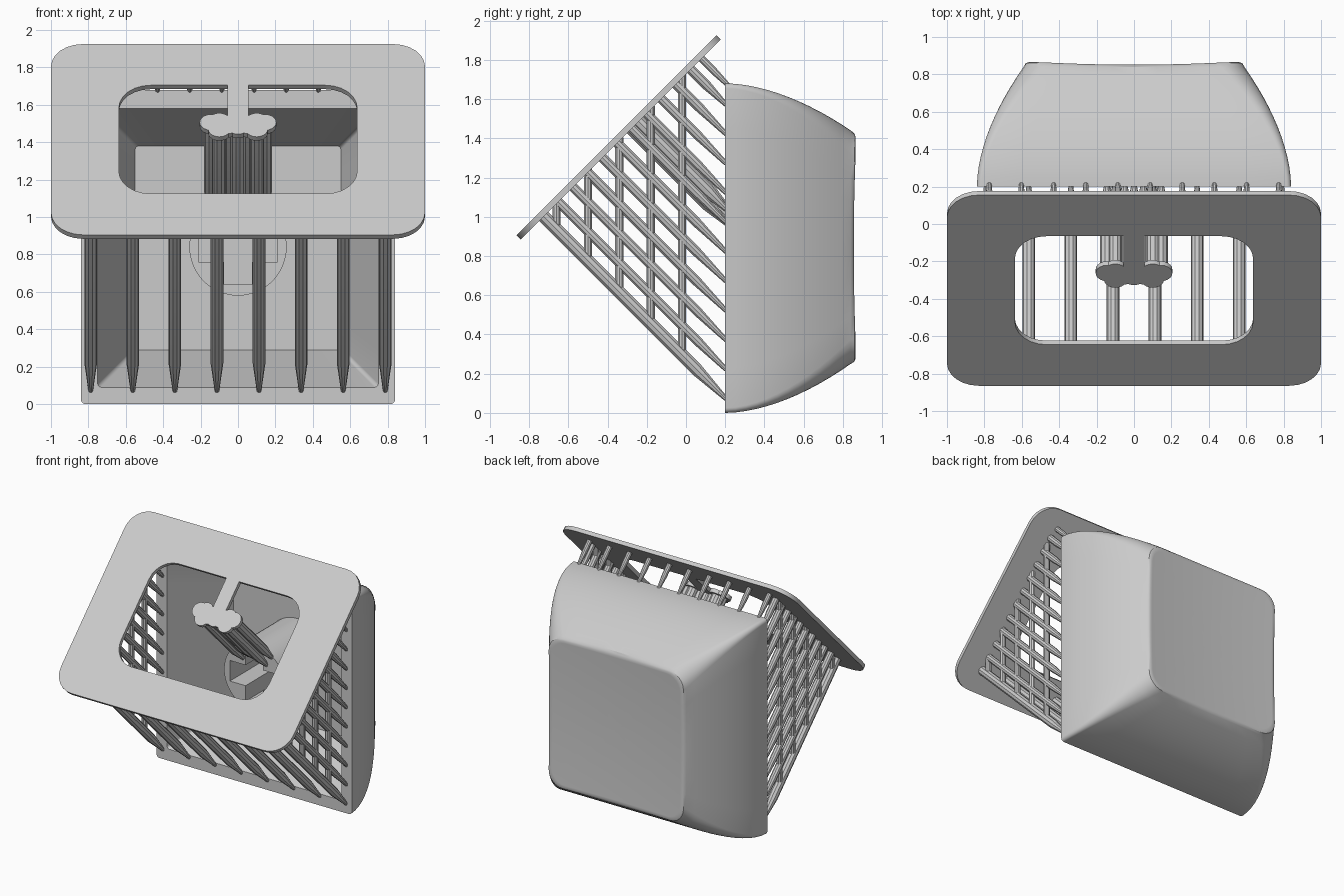
import bpy, bmesh, math
from mathutils import Vector

if "Cube" in bpy.data.objects:
    bpy.data.objects.remove(bpy.data.objects["Cube"])

grey = bpy.data.materials.new("light grey")
grey.use_nodes = True
grey.diffuse_color = (0.6, 0.6, 0.6, 1)
grey.node_tree.nodes["Principled BSDF"].inputs["Base Color"].default_value = (0.6, 0.6, 0.6, 1)

S = math.sqrt(0.5)
U = Vector((0, S, S))            # up along the tilted plate
N = Vector((0, S, -S))           # from the plate towards the shell
CENTRE = Vector((0, -0.355, 1.415))
THICK = 0.03
RIM_Y = 0.2
MID_Z = 0.84


def tilted(x, u, n):
    return CENTRE + Vector((x, 0, 0)) + U * u + N * n


def rounded(hx, hy, r, corner=6, edge=8):
    """Rounded rectangle, with extra points along the straight edges."""
    pts = []
    for k, (sx, sy) in enumerate(((1, 1), (-1, 1), (-1, -1), (1, -1))):
        for i in range(corner + 1):
            a = math.pi / 2 * (k + i / corner)
            pts.append(Vector((sx * (hx - r) + r * math.cos(a), sy * (hy - r) + r * math.sin(a))))
    out = []
    for i, p in enumerate(pts):
        out.append(p)
        if i % (corner + 1) == corner:
            q = pts[(i + 1) % len(pts)]
            out += [p.lerp(q, j / edge) for j in range(1, edge)]
    return out


def loft(bm, rings, caps=True, closed=False):
    vs = [[bm.verts.new(p) for p in ring] for ring in rings]
    pairs = list(zip(vs, vs[1:])) + ([(vs[-1], vs[0])] if closed else [])
    for a, b in pairs:
        for i in range(len(a)):
            j = (i + 1) % len(a)
            bm.faces.new((a[i], a[j], b[j], b[i]))
    if caps and not closed:
        bm.faces.new(vs[0])
        bm.faces.new(vs[-1])


def finish(bm, name):
    bmesh.ops.recalc_face_normals(bm, faces=bm.faces)
    me = bpy.data.meshes.new(name)
    bm.to_mesh(me)
    bm.free()
    me.materials.append(grey)
    ob = bpy.data.objects.new(name, me)
    bpy.context.collection.objects.link(ob)
    return ob


def rod(bm, start, end, radii, tip=0.0, sides=10):
    """Round bar, with an optional taper of length tip at its end."""
    d = (end - start).normalized()
    side = Vector((1, 0, 0))
    other = d.cross(side)
    stops = [(start, radii[0]), (end - d * tip, radii[0]), (end, radii[1])] if tip else \
            [(start, radii[0]), (end, radii[1])]
    loft(bm, [[c + (side * math.cos(a) + other * math.sin(a)) * r
               for a in (2 * math.pi * i / sides for i in range(sides))] for c, r in stops])


def strut(bm, x, y, z, r):
    """Tapered support from the back of the plate to a point on the shell."""
    end = Vector((x, y, z))
    length = (1.76 + y - z) * S
    rod(bm, end - N * length, end, (r, 0.012), min(0.21, length / 2))


# Hollow shell: inner cavity, rim, curved outside, dished back
bm = bmesh.new()


def shell_ring(hx, lo, hi, r, y):
    return [Vector((p.x, y, (lo + hi) / 2 + p.y)) for p in rounded(hx, (hi - lo) / 2, r)]


rings = [shell_ring(0.55, 0.29, 1.38, 0.02, 0.73), shell_ring(0.75, 0.09, 1.58, 0.02, RIM_Y)]
for i in range(13):
    t = i / 12
    f = t ** 1.8
    rings.append(shell_ring(0.84 - 0.25 * f, 0.25 * f, 1.68 - 0.24 * f, 0.025 + 0.1 * f,
                            RIM_Y + 0.64 * t))
edge = shell_ring(0.58, 0.26, 1.425, 0.12, 0)
for k in (1, 0.98, 0.95, 0.8, 0.6, 0.4, 0.2, 0.03):
    ring = []
    for p in edge:
        x, z = p.x * k, (p.z - MID_Z) * k
        y = 0.838 + 0.018 * (x / 0.58) ** 2 + 0.014 * (z / 0.58) ** 2
        ring.append(Vector((x, y - (0.006 if k == 1 else 0), MID_Z + z)))
    rings.append(ring)
loft(bm, rings)
parts = [finish(bm, "shell")]

# Round stem with a cross-shaped socket
bm = bmesh.new()
rod(bm, Vector((0, RIM_Y, MID_Z)), Vector((0, 0.76, MID_Z)), (0.26, 0.26), sides=48)
stem = finish(bm, "stem")
parts.append(stem)
for name, w, h in (("socket_upright", 0.075, 0.2), ("socket_crossbar", 0.21, 0.08)):
    bm = bmesh.new()
    loft(bm, [[Vector((sx * w, y, MID_Z + sz * h)) for sx, sz in ((1, 1), (-1, 1), (-1, -1), (1, -1))]
              for y in (0.1, 0.62)])
    cutter = finish(bm, name)
    mod = stem.modifiers.new(name, "BOOLEAN")
    mod.operation, mod.solver, mod.object = "DIFFERENCE", "EXACT", cutter
    bpy.context.view_layer.update()
    cut = bpy.data.meshes.new_from_object(stem.evaluated_get(bpy.context.evaluated_depsgraph_get()))
    stem.modifiers.clear()
    stem.data = cut
    bpy.data.objects.remove(cutter)

# Tilted base plate with a rounded window
bm = bmesh.new()
outer, window = rounded(1, 0.721, 0.17), rounded(0.637, 0.41, 0.17)
loft(bm, [[tilted(p.x, p.y, n) for p in ring]
          for ring, n in ((outer, 0), (outer, THICK), (window, THICK), (window, 0))], closed=True)
parts.append(finish(bm, "base_plate"))

# Tab hanging into the window, ending in a lobed pad
bm = bmesh.new()
loft(bm, [[tilted(x, u, n) for x, u in ((-0.055, 0.42), (0.055, 0.42), (0.055, 0.1), (-0.055, 0.1))]
          for n in (0, THICK)])
lobes = [(0, 0.1)] + [(s * x, u) for s in (-1, 1) for x, u in ((0.05, 0.105), (0.1, 0.08), (0.145, 0.13), (0.1, 0.14))]
for x, u in lobes:
    rod(bm, tilted(x, u, 0), tilted(x, u, THICK), (0.06, 0.06), sides=20)
parts.append(finish(bm, "window_tab"))

# Supports from the pad to the stem
bm = bmesh.new()
for x, u in lobes:
    start = tilted(x, u, THICK)
    end = start + N * ((RIM_Y + 0.01 - start.y) / S)
    rod(bm, start, end, (0.036, 0.014), 0.14)
parts.append(finish(bm, "stem_supports"))

# Lower and upper rows of supports
bm = bmesh.new()
for i in range(8):
    strut(bm, -0.7875 + 0.225 * i, 0.205, 0.07, 0.034)
for i in range(10):
    strut(bm, -0.774 + 0.172 * i, 0.22, 1.665, 0.02)
parts.append(finish(bm, "row_supports"))

# Side lattices: slanted supports crossed by upright bars
bm = bmesh.new()
for x in (-0.79, 0.79):
    for i in range(1, 11):
        strut(bm, x, 0.205, 0.07 + 0.15 * i, 0.026)
    for i in range(5):
        y = -0.66 + 0.16 * i
        rod(bm, Vector((x, y, 0.27 - y)), Vector((x, y, y + 1.745)), (0.022, 0.022))
parts.append(finish(bm, "side_lattices"))

# Smooth shading with sharp edges kept
bpy.ops.object.select_all(action="DESELECT")
for ob in parts:
    ob.select_set(True)
bpy.context.view_layer.objects.active = parts[0]
bpy.ops.object.shade_smooth_by_angle(angle=math.radians(30))
